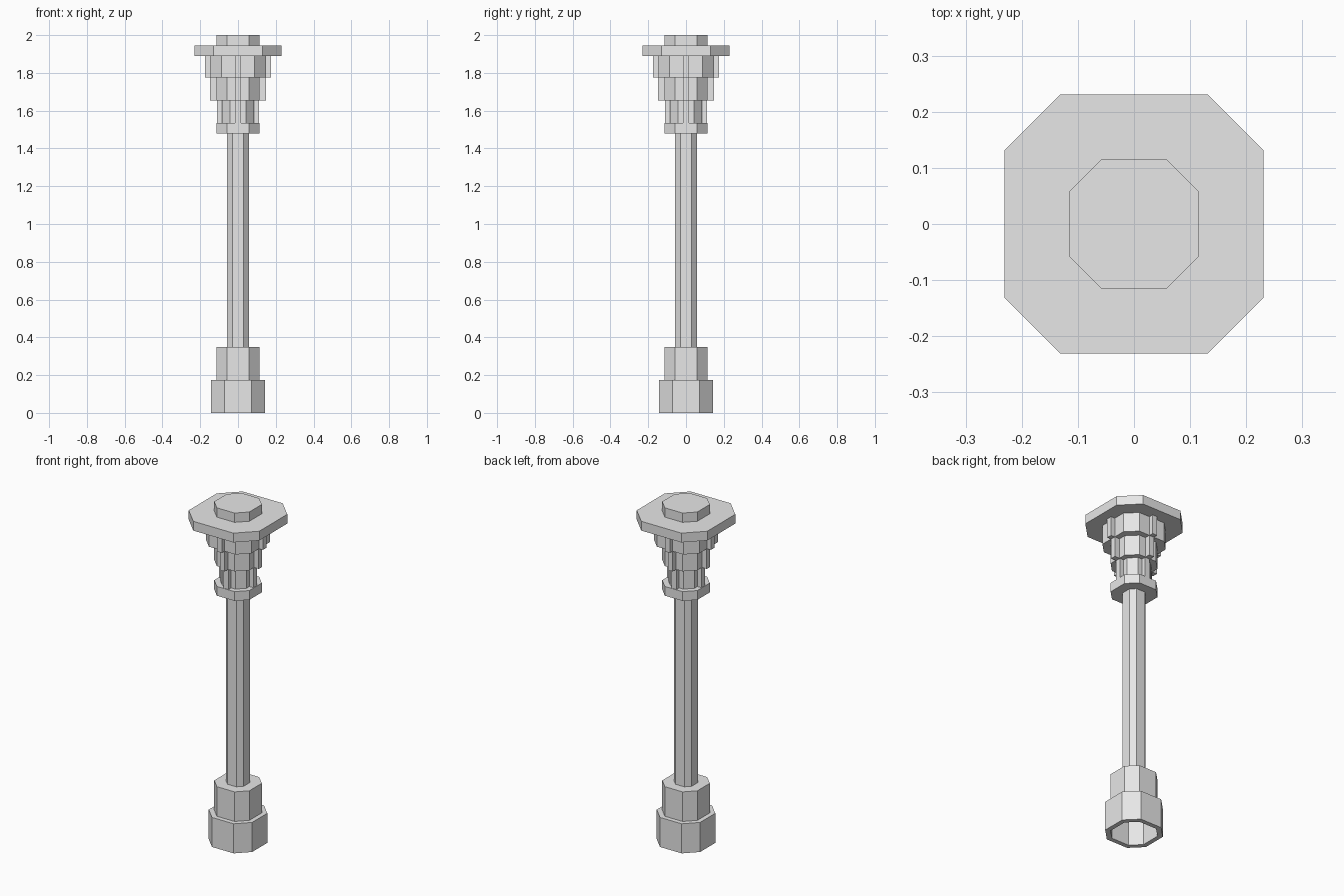
import bpy, bmesh

if "Cube" in bpy.data.objects:
    bpy.data.objects.remove(bpy.data.objects["Cube"])

stone = bpy.data.materials.new("pale_grey")
stone.diffuse_color = (0.8, 0.8, 0.8, 1)
stone.use_nodes = True
stone.node_tree.nodes["Principled BSDF"].inputs["Base Color"].default_value = stone.diffuse_color


def ring(bm, r, f, z):
    """Chamfered square: half width r, half length f of each straight side."""
    pts = [(r, -f), (r, f), (f, r), (-f, r), (-r, f), (-r, -f), (-f, -r), (f, -r)]
    return [bm.verts.new((x, y, z)) for x, y in pts]


def finish(name, bm):
    bmesh.ops.recalc_face_normals(bm, faces=bm.faces[:])
    me = bpy.data.meshes.new(name)
    bm.to_mesh(me)
    bm.free()
    me.materials.append(stone)
    ob = bpy.data.objects.new(name, me)
    bpy.context.collection.objects.link(ob)


def stack(name, rings, cap_start=False, cap_end=False):
    """Bridge successive octagons given as (r, f, z)."""
    bm = bmesh.new()
    loops = [ring(bm, *s) for s in rings]
    for a, b in zip(loops, loops[1:]):
        for i in range(8):
            j = (i + 1) % 8
            bm.faces.new((a[i], a[j], b[j], b[i]))
    if cap_start:
        bm.faces.new(loops[0])
    if cap_end:
        bm.faces.new(loops[-1])
    finish(name, bm)


def prism(name, r, f, z0, z1):
    stack(name, [(r, f, z0), (r, f, z1)], True, True)


def ribs(name, r, z0, z1, w=0.016):
    """Four upright ribs on the straight sides, made as a plus-shaped prism."""
    pts = []
    x, y = 1, 0
    for _ in range(4):
        for u, v in ((r, -w), (r, w), (w, w)):
            pts.append((u * x - v * y, u * y + v * x))
        x, y = -y, x
    bm = bmesh.new()
    face = bm.faces.new([bm.verts.new((px, py, z0)) for px, py in pts])
    new = bmesh.ops.extrude_face_region(bm, geom=[face])["geom"]
    top = [v for v in new if isinstance(v, bmesh.types.BMVert)]
    bmesh.ops.translate(bm, verts=top, vec=(0, 0, z1 - z0))
    if not any(len(f.verts) == 12 and f.calc_center_median().z < z0 + 1e-4 for f in bm.faces):
        bm.faces.new([v for v in face.verts])
    finish(name, bm)


# hollow stepped foot, open underneath
stack("foot", [(0.115, 0.058, 0.34), (0.115, 0.058, 0), (0.142, 0.071, 0),
               (0.142, 0.071, 0.175), (0.115, 0.058, 0.175),
               (0.115, 0.058, 0.35)], cap_end=True)

# shaft
prism("shaft", 0.057, 0.029, 0.35, 1.48)

# capital: collar, three widening ribbed tiers, slab and cap
prism("collar", 0.115, 0.058, 1.48, 1.535)
tiers = [("lower", 0.086, 0.043, 0.112, 1.535, 1.655),
         ("middle", 0.115, 0.058, 0.147, 1.655, 1.775),
         ("upper", 0.148, 0.087, 0.174, 1.775, 1.89)]
for name, r, f, rib, z0, z1 in tiers:
    prism(name + "_tier", r, f, z0, z1)
    ribs(name + "_ribs", rib, z0, z1)
prism("slab", 0.231, 0.131, 1.89, 1.945)
prism("top_cap", 0.115, 0.058, 1.945, 2.0)
